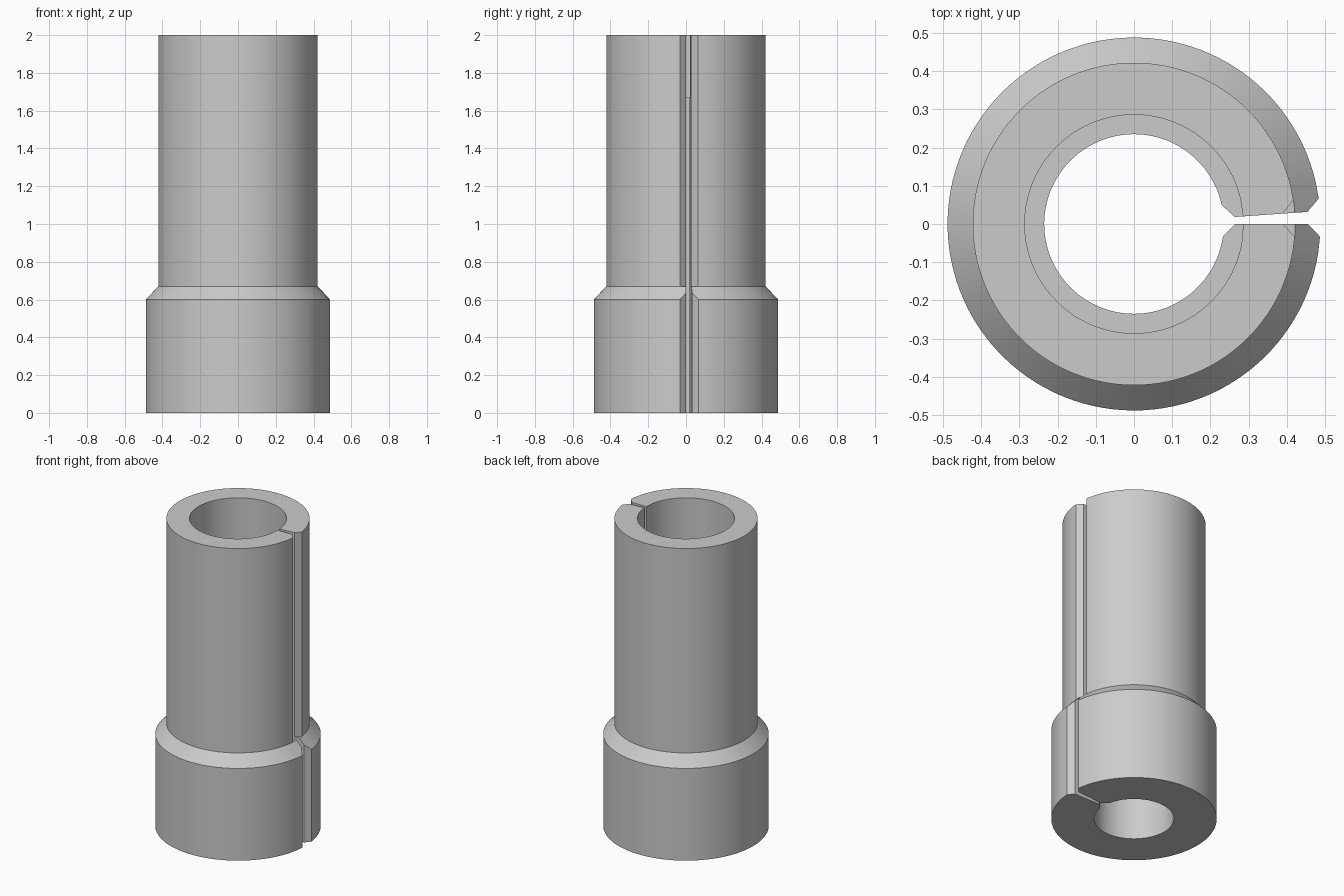
import bpy, bmesh, math
from mathutils import Vector

cube = bpy.data.objects.get("Cube")
if cube:
    bpy.data.objects.remove(cube)

SEGMENTS = 108
GAP = math.radians(4)        # opening angle of the slit
MARGIN = math.radians(9)     # clearance between the slit and the shared arc points
CHAMFER = 0.033

# Section levels: height, outer radius, outer slit corner, bore radius, inner slit corner.
# The slit edge is bevelled where the corner differs from the radius.
BODY, NECK = (0.488, 0.455), (0.422, 0.39)
BORE, COUNTERBORE = (0.235, 0.265), (0.286, 0.286)
levels = [
    (0.0, *BODY, *BORE),
    (0.6, *BODY, *BORE),
    (0.635, 0.455, 0.455, *BORE),
    (0.67, 0.422, 0.422, *BORE),
    (0.67, *NECK, *BORE),
    (1.67, *NECK, *BORE),
    (1.67, *NECK, *COUNTERBORE),
    (2.0, *NECK, *COUNTERBORE),
]


def polar(radius, angle, z):
    return Vector((radius * math.cos(angle), radius * math.sin(angle), z))


def arc(radius, corner, z):
    """Open ring running from one slit wall round to the other."""
    bevel = 0 if corner == radius else math.asin(CHAMFER / radius)
    start, end = GAP + MARGIN, 2 * math.pi - MARGIN
    points = [polar(corner, GAP, z), polar(radius, GAP + bevel, z)]
    points += [polar(radius, start + (end - start) * i / SEGMENTS, z)
               for i in range(SEGMENTS + 1)]
    points += [polar(radius, -bevel, z), polar(corner, 0, z)]
    return points


# Loft the slit ring through all levels
bm = bmesh.new()
rings = []
for z, outer_r, outer_corner, inner_r, inner_corner in levels:
    outer = [bm.verts.new(p) for p in arc(outer_r, outer_corner, z)]
    inner = [bm.verts.new(p) for p in arc(inner_r, inner_corner, z)]
    rings.append((outer, inner))

loops = [outer + inner[::-1] for outer, inner in rings]
for low, high in zip(loops, loops[1:]):
    for i in range(len(low)):
        j = (i + 1) % len(low)
        bm.faces.new((low[i], low[j], high[j], high[i]))

# Flat end faces
for outer, inner in (rings[0], rings[-1]):
    for i in range(len(outer) - 1):
        bm.faces.new((outer[i], outer[i + 1], inner[i + 1], inner[i]))

bmesh.ops.remove_doubles(bm, verts=bm.verts, dist=0.0001)
bmesh.ops.recalc_face_normals(bm, faces=bm.faces)

mesh = bpy.data.meshes.new("split_sleeve")
bm.to_mesh(mesh)
bm.free()
sleeve = bpy.data.objects.new("split_sleeve", mesh)
bpy.context.collection.objects.link(sleeve)

# Plain grey finish
grey = bpy.data.materials.new("plain_grey")
grey.use_nodes = True
colour = (0.6, 0.6, 0.6, 1)
grey.diffuse_color = colour
grey.node_tree.nodes["Principled BSDF"].inputs["Base Color"].default_value = colour
mesh.materials.append(grey)

bpy.ops.object.select_all(action="DESELECT")
sleeve.select_set(True)
bpy.context.view_layer.objects.active = sleeve
bpy.ops.object.shade_smooth_by_angle(angle=math.radians(30))
